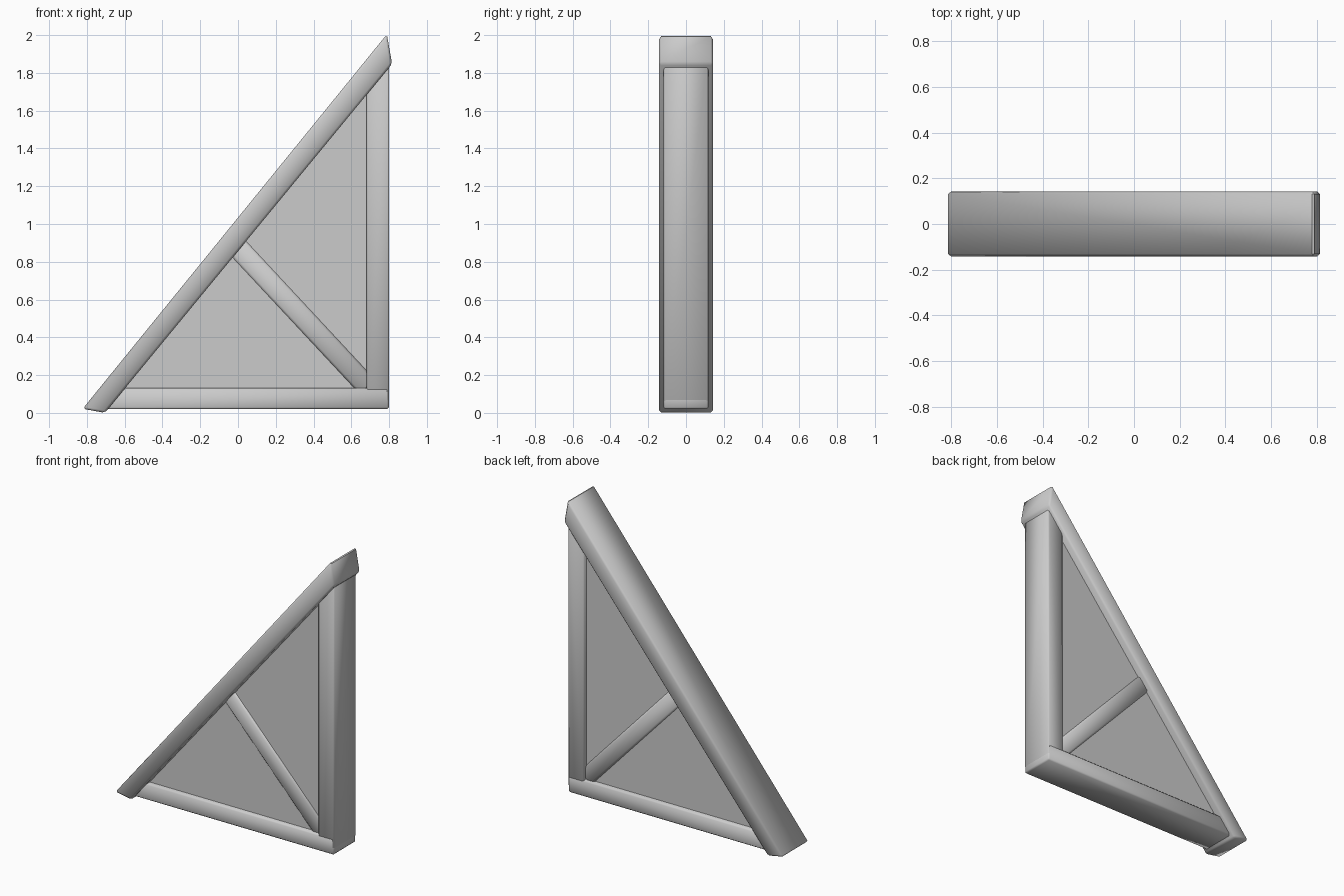
import bpy, bmesh, math

if "Cube" in bpy.data.objects:
    bpy.data.objects.remove(bpy.data.objects["Cube"])


def prism(name, outline, half_depth, bevel=0.0):
    """Extrude an x-z outline along y, optionally chamfer it."""
    bm = bmesh.new()
    front = bm.faces.new([bm.verts.new((x, -half_depth, z)) for x, z in outline])
    ext = bmesh.ops.extrude_face_region(bm, geom=[front])
    moved = [v for v in ext["geom"] if isinstance(v, bmesh.types.BMVert)]
    bmesh.ops.translate(bm, verts=moved, vec=(0, 2 * half_depth, 0))
    if bevel:
        bmesh.ops.bevel(bm, geom=bm.edges[:], offset=bevel, segments=1,
                        profile=0.5, affect='EDGES')
    bmesh.ops.recalc_face_normals(bm, faces=bm.faces[:])
    mesh = bpy.data.meshes.new(name)
    bm.to_mesh(mesh)
    bm.free()
    obj = bpy.data.objects.new(name, mesh)
    bpy.context.collection.objects.link(obj)
    bpy.ops.object.select_all(action='DESELECT')
    obj.select_set(True)
    bpy.context.view_layer.objects.active = obj
    bpy.ops.object.shade_smooth_by_angle(angle=math.radians(50))
    return obj


def beam_outline(a, b, width):
    """Rectangle of given width around the line a-b."""
    dx, dz = b[0] - a[0], b[1] - a[1]
    s = width / 2 / math.hypot(dx, dz)
    nx, nz = -dz * s, dx * s
    return [(a[0] + nx, a[1] + nz), (a[0] - nx, a[1] - nz),
            (b[0] - nx, b[1] - nz), (b[0] + nx, b[1] + nz)]


# Sloping top timber, wider than the rest, with slanted ends
prism("sloping_rafter",
      [(-0.822, 0.022), (-0.705, 0.0), (0.816, 1.848), (0.788, 2.004)],
      0.143, 0.012)

# Upright timber on the right
prism("upright_post",
      [(0.68, 0.06), (0.80, 0.06), (0.80, 1.86), (0.68, 1.72)], 0.118, 0.008)

# Bottom timber
prism("bottom_beam",
      [(-0.72, 0.02), (0.799, 0.02), (0.799, 0.132), (-0.63, 0.132)],
      0.119, 0.01)

# Recessed infill wall
prism("infill_panel",
      [(-0.68, 0.08), (0.74, 0.08), (0.74, 1.81)], 0.09)

# Diagonal brace, slightly proud of the infill on both sides
prism("diagonal_brace",
      beam_outline((0.69, 0.133), (-0.02, 0.895), 0.115), 0.102, 0.014)
